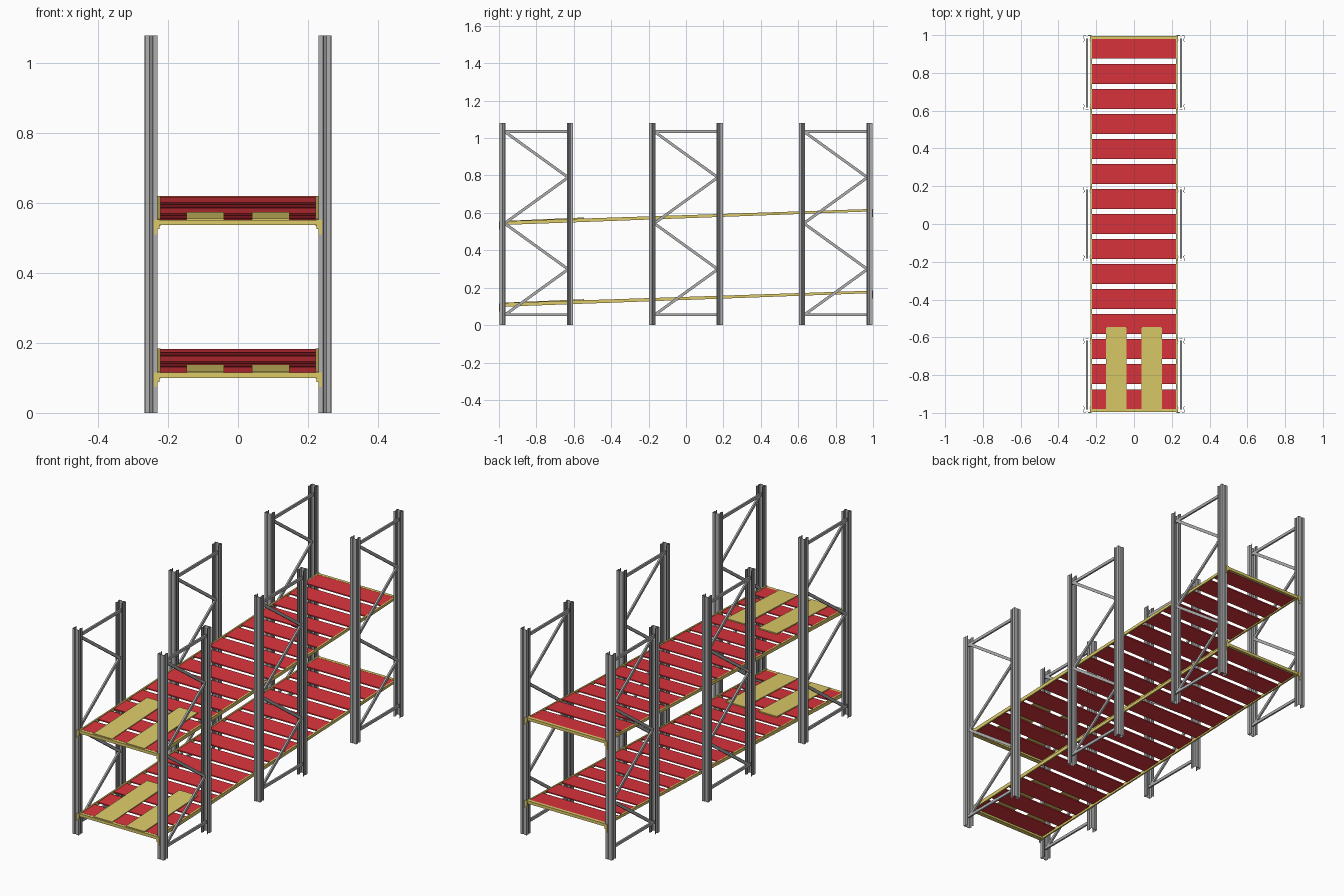
import bpy
import bmesh
from mathutils import Vector

cube = bpy.data.objects.get("Cube")
if cube:
    bpy.data.objects.remove(cube)


def material(name, rgb):
    m = bpy.data.materials.new(name)
    m.use_nodes = True
    m.diffuse_color = (*rgb, 1)
    m.node_tree.nodes["Principled BSDF"].inputs["Base Color"].default_value = (*rgb, 1)
    return m


STEEL = material("grey steel", (0.43, 0.43, 0.43))
YELLOW = material("yellow paint", (0.72, 0.6, 0.14))
RED = material("red slats", (0.7, 0.035, 0.045))


def link(name, bm, mat):
    mesh = bpy.data.meshes.new(name)
    bm.to_mesh(mesh)
    bm.free()
    mesh.materials.append(mat)
    ob = bpy.data.objects.new(name, mesh)
    bpy.context.scene.collection.objects.link(ob)
    return ob


def prism(name, outline, x0, x1, mat):
    """Extrude a (y, z) outline along x."""
    bm = bmesh.new()
    face = bm.faces.new([bm.verts.new((x0, y, z)) for y, z in outline])
    ext = bmesh.ops.extrude_face_region(bm, geom=[face])
    moved = [v for v in ext["geom"] if isinstance(v, bmesh.types.BMVert)]
    bmesh.ops.translate(bm, vec=(x1 - x0, 0, 0), verts=moved)
    bmesh.ops.recalc_face_normals(bm, faces=bm.faces)
    return link(name, bm, mat)


def box(name, xs, ys, zs, mat):
    (y0, y1), (z0, z1) = ys, zs
    return prism(name, [(y0, z0), (y1, z0), (y1, z1), (y0, z1)], *xs, mat)


def strip(name, y0, y1, top0, top1, thick0, thick1, xs, mat):
    """Sloping plank given by its top heights and thicknesses at both ends."""
    outline = [(y0, top0 - thick0), (y1, top1 - thick1), (y1, top1), (y0, top0)]
    return prism(name, outline, *xs, mat)


def brace(name, p, q, x, mat, width=0.015, thick=0.009):
    p, q = Vector(p), Vector(q)
    d = (q - p).normalized() * width / 2
    n = Vector((-d.y, d.x))
    return prism(name, [p - n, q - n, q + n, p + n], x - thick / 2, x + thick / 2, mat)


# Upright frames
HEIGHT = 1.08
POST_X = 0.2485
HALF = [(0.0035, 0.004), (0.0055, 0.001), (0.0175, 0.001), (0.0175, 0.015),
        (0.013, 0.019), (0.013, 0.026), (0.0175, 0.029), (0.0175, 0.033)]
PROFILE = [(-u, v) for u, v in reversed(HALF)] + HALF


def post(name, x, y, inward):
    """Open folded channel, its back towards the outside of the frame."""
    bm = bmesh.new()
    rows = [[bm.verts.new((x + u, y + inward * v, z)) for u, v in PROFILE]
            for z in (0, HEIGHT)]
    for i in range(len(PROFILE) - 1):
        bm.faces.new((rows[0][i], rows[0][i + 1], rows[1][i + 1], rows[1][i]))
    ob = link(name, bm, STEEL)
    mod = ob.modifiers.new("sheet thickness", 'SOLIDIFY')
    mod.thickness = 0.002
    mod.offset = 0


for side, sx in (("left", 1), ("right", -1)):
    x = sx * POST_X
    for place, yc in (("front", -0.8), ("middle", 0.0), ("back", 0.8)):
        label = f"{place}_{side}"
        y0, y1 = yc - 0.197, yc + 0.197
        post(f"{label}_front_post", x, y0, 1)
        post(f"{label}_rear_post", x, y1, -1)
        for z in (0.055, 1.035):
            brace(f"{label}_crossbar", (y0 + 0.015, z), (y1 - 0.015, z), x, STEEL)
        # Zigzag bracing
        near, far = y0 + 0.027, y1 - 0.027
        nodes = [(near if i % 2 == 0 else far, 1.035 - 0.2455 * i) for i in range(5)]
        for a, b in zip(nodes, nodes[1:]):
            brace(f"{label}_diagonal", a, b, x, STEEL)

# Sloping decks
SLOPE = 0.034
SLATS = 15
PITCH = 0.1325


def deck(level, base):
    def top(y):
        return base + SLOPE * (y + 1)

    for i in range(SLATS):
        yc = (i - (SLATS - 1) / 2) * PITCH
        a, b = yc - 0.0525, yc + 0.0525
        strip(f"{level}_slat", a, b, top(a), top(b), 0.006, 0.006, (-0.223, 0.223), RED)

    for sx in (-1, 1):
        # Side rails
        strip(f"{level}_side_rail", -0.99, 0.993, top(-1) + 0.003, top(1) + 0.001,
              0.02, 0.013, sorted((sx * 0.222, sx * 0.23)), YELLOW)
        # Entry plates
        strip(f"{level}_entry_plate", -0.99, -0.545, top(-1) + 0.004, top(-0.545) + 0.008,
              0.004, 0.006, sorted((sx * 0.04, sx * 0.148)), YELLOW)

    # End beams with hooked brackets
    for end, s, z in (("front", -1, base), ("back", 1, top(1))):
        depth = 0.016 if s > 0 else 0.024
        box(f"{level}_{end}_beam", (-0.23, 0.23), sorted((s * 0.996, s * (0.996 - depth))),
            (z - 0.015, z), YELLOW)
        for sx in (-1, 1):
            ys = sorted((s * 0.9965, s))
            box(f"{level}_{end}_bracket", sorted((sx * 0.225, sx * 0.241)), ys,
                (z - 0.026, z + 0.001), YELLOW)
            box(f"{level}_{end}_hook", sorted((sx * 0.232, sx * 0.24)), ys,
                (z - 0.041, z - 0.026), YELLOW)


deck("lower", 0.115)
deck("upper", 0.552)
